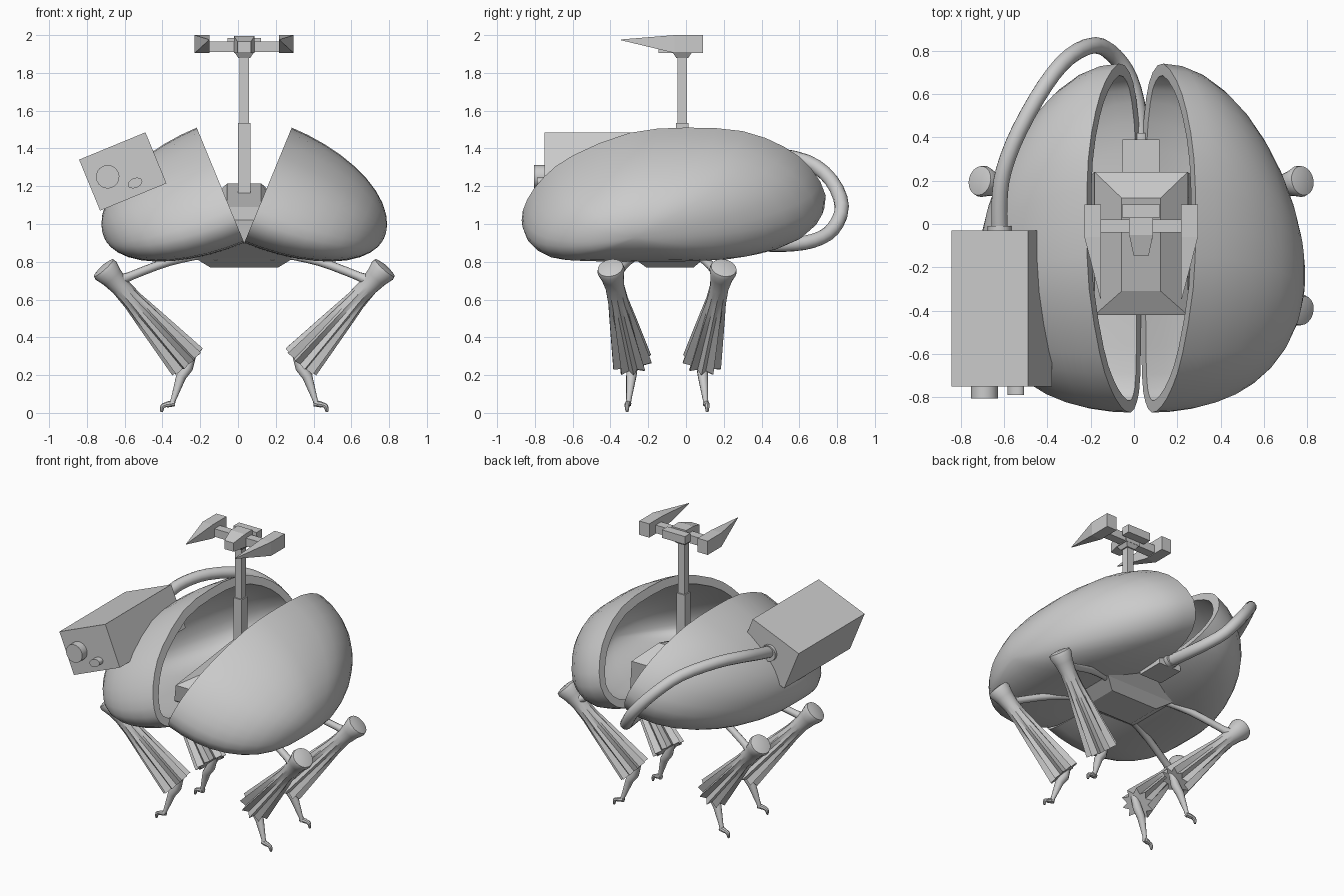
import bpy, bmesh
from math import sin, cos, pi, radians
from mathutils import Vector, Matrix

cube = bpy.data.objects.get("Cube")
if cube:
    bpy.data.objects.remove(cube, do_unlink=True)

CX, CY = 0.033, -0.1        # symmetry planes of the body and the legs
TILT = radians(22.4)        # opening angle of each shell half


def finish(name, bm, smooth=True):
    bmesh.ops.recalc_face_normals(bm, faces=bm.faces)
    mesh = bpy.data.meshes.new(name)
    bm.to_mesh(mesh)
    bm.free()
    ob = bpy.data.objects.new(name, mesh)
    bpy.context.collection.objects.link(ob)
    if smooth:
        bpy.ops.object.select_all(action='DESELECT')
        ob.select_set(True)
        bpy.context.view_layer.objects.active = ob
        bpy.ops.object.shade_smooth_by_angle(angle=radians(40))
    return ob


def loft(name, rings, smooth=True):
    """Skin equal-length rings and cap both ends."""
    bm = bmesh.new()
    loops = [[bm.verts.new(p) for p in ring] for ring in rings]
    n = len(loops[0])
    for a, b in zip(loops, loops[1:]):
        for i in range(n):
            j = (i + 1) % n
            bm.faces.new((a[i], a[j], b[j], b[i]))
    bm.faces.new(loops[0])
    bm.faces.new(loops[-1])
    return finish(name, bm, smooth)


def spline(points, steps, closed=False):
    """Catmull-Rom resampling."""
    pts = [Vector(p) for p in points]
    n, out = len(pts), []
    get = (lambda i: pts[i % n]) if closed else (lambda i: pts[max(0, min(n - 1, i))])
    for i in range(n if closed else n - 1):
        a, b, c, d = (get(i + k) for k in (-1, 0, 1, 2))
        for s in range(steps):
            t = s / steps
            out.append(0.5 * (2 * b + (c - a) * t + (2 * a - 5 * b + 4 * c - d) * t ** 2
                              + (3 * b - a - 3 * c + d) * t ** 3))
    return out if closed else out + [pts[-1]]


def sweep(name, path, radii, sides=12, pleats=None, smooth=True):
    """Round section along a path; pleats pull every other corner inward."""
    path = [Vector(p) for p in path]
    rings, prev, normal = [], None, None
    for k, p in enumerate(path):
        tan = (path[min(k + 1, len(path) - 1)] - path[max(k - 1, 0)]).normalized()
        if normal is None:
            normal = tan.orthogonal().normalized()
        else:
            normal = prev.rotation_difference(tan) @ normal
        prev, side = tan, tan.cross(normal)
        r = radii[k] if isinstance(radii, (list, tuple)) else radii
        fold = pleats[k] if pleats else 0
        rings.append([p + (normal * cos(a) + side * sin(a)) * r * (1 - fold * (i % 2))
                      for i, a in enumerate(2 * pi * j / sides for j in range(sides))])
    return loft(name, rings, smooth)


def rect(x, y0, y1, z0, z1=None):
    """Rectangle ring about the body plane; z0 at the front, z1 at the back."""
    z1 = z0 if z1 is None else z1
    return [(CX - x, y0, z0), (CX + x, y0, z0), (CX + x, y1, z1), (CX - x, y1, z1)]


def box(name, x0, x1, y0, y1, z0, z1):
    return loft(name, [[(x0, y0, z), (x1, y0, z), (x1, y1, z), (x0, y1, z)]
                       for z in (z0, z1)], False)


# Shell halves: bean-shaped rim swept into a thick dome
rim = spline([(0, .66), (.3, .64), (.52, .55), (.66, .43), (.74, .27), (.7, .14),
              (.58, .06), (.35, .01), (0, 0), (-.4, 0), (-.7, .01), (-.82, .05),
              (-.87, .13), (-.84, .25), (-.75, .38), (-.6, .5), (-.3, .63)], 2, True)
WALL, DEPTH = 0.055, 0.675
inner_rim = []
for i, p in enumerate(rim):
    t = (rim[(i + 1) % len(rim)] - rim[i - 1]).normalized()
    inner_rim.append(p + Vector((t.y, -t.x)) * WALL)
CENTRE = Vector((-.065, .31))


def dome_ring(outline, depth, phi, side):
    s, d = cos(phi), depth * sin(phi)
    shift = -0.2 * sin(phi) ** 2
    ring = []
    for p in outline:
        y, w = CENTRE + (p - CENTRE) * s
        ring.append((CX + side * (w * sin(TILT) + d * cos(TILT)), y + shift,
                     .9 + w * cos(TILT) - d * sin(TILT)))
    return ring


angles = [radians(a) for a in (0, 8, 17, 26, 35, 44, 53, 62, 71, 79, 85, 88.5)]
for side, label in ((1, "left"), (-1, "right")):
    outer = [dome_ring(rim, DEPTH, a, side) for a in reversed(angles)]
    inner = [dome_ring(inner_rim, DEPTH - WALL, a, side) for a in angles]
    loft(label + "_shell", outer + inner)

# Central hull: faceted belly, straight waist, sloping deck
loft("hull", [rect(.18, -.21, .04, .77), rect(.262, -.28, .10, .82),
              rect(.24, -.40, .22, .90), rect(.215, -.42, .24, 1.02, 1.10),
              rect(.09, -.31, .12, 1.09, 1.215)], False)
box("hose_socket", CX - .085, CX + .085, .2, .39, .85, .98)

# Mast and head
for name, r, z0, z1 in (("mast_lower", .032, 1.15, 1.535), ("mast_upper", .024, 1.5, 1.9)):
    box(name, CX - r, CX + r, -.02 - r, -.02 + r, z0, z1)
loft("head_collar", [rect(.032, -.052, .012, 1.88), rect(.052, -.072, .032, 1.91)], False)
loft("head_core", [[(CX + s * w, y, z) for s, z in ((-1, z0), (1, z0), (1, z1), (-1, z1))]
                   for y, w, z0, z1 in ((-.145, .035, 1.905, 1.965), (-.05, .055, 1.905, 1.995),
                                        (.03, .055, 1.905, 1.995))], False)
box("head_back_plate", CX - .088, CX + .088, .03, .09, 1.93, 1.985)
box("head_crossbar", CX - .19, CX + .19, -.04, .02, 1.91, 1.965)
for side, label in ((1, "left"), (-1, "right")):
    rings = []
    for y, x1, z0, z1 in ((.09, .262, 1.905, 2.0), (-.06, .262, 1.905, 2.0),
                          (-.345, .188, 1.973, 1.977)):
        rings.append([(CX + side * x, y, z) for x, z in
                      ((.185, z0), (x1, z0), (x1, z1), (.185, z1))])
    loft(label + "_head_blade", rings, False)

# Side pod with two knobs
pod_frame = Matrix.Translation((-.61, -.39, 1.278)) @ Matrix.Rotation(-TILT, 4, 'Y')
bm = bmesh.new()
bmesh.ops.create_cube(bm, size=1, matrix=pod_frame @ Matrix.Diagonal((.38, .72, .292, 1)))
finish("side_pod", bm, False)
for name, x, z, rx, rz, depth in (("large_knob", -.69, 1.25, .062, .062, .055),
                                  ("small_knob", -.545, 1.217, .04, .026, .04)):
    rings = []
    for y in (-.7, -.75 - depth):
        rings.append([Matrix.Rotation(-TILT, 3, 'Y') @ Vector((rx * cos(a), 0, rz * sin(a)))
                      + Vector((x, y, z)) for a in (2 * pi * i / 20 for i in range(20))])
    loft(name, rings)

# Hose from the pod round the back to the hull
hose = spline([(-.62, -.05, 1.29), (-.62, .11, 1.33), (-.6, .25, 1.36), (-.53, .43, 1.37),
               (-.41, .64, 1.33), (-.3, .77, 1.23), (-.18, .825, 1.09), (-.09, .775, .97),
               (-.02, .67, .91), (.02, .52, .89), (CX, .36, .895)], 3)
sweep("hose", hose, .038, 12)
sweep("hose_collar", [(-.62, -.05, 1.29), (-.62, -.01, 1.29)], .055, 16)
sweep("hose_end_collar", [(CX, .37, .9), (CX, .42, .9)], .052, 16)

# Four legs mirrored across both planes
for sx, xl in ((1, "left"), (-1, "right")):
    for sy, yl in ((-1, "front"), (1, "rear")):
        def at(x, y, z):
            return Vector((CX + sx * x, CY + sy * y, z))
        label = yl + "_" + xl
        hip, elbow = at(.16, .13, .85), at(.65, .29, .705)
        sweep(label + "_thigh", spline([hip, at(.4, .21, .80), elbow], 4),
              [.03] * 2 + [.023] * 6 + [.03], 10)
        sweep(label + "_hip_joint", [at(.15, .13, .81), at(.15, .13, .87)], .04, 10)
        # Sleeve: domed knee cap, narrow waist, pleated flared cuff
        knee, cuff = at(.745, .3, .768), at(.3, .185, .27)
        profile = ((-.012, .035, 0), (0, .068, 0), (.03, .073, 0), (.1, .06, 0), (.2, .051, .02),
                   (.35, .055, .12), (.55, .072, .25), (.8, .092, .32), (1, .108, .34),
                   (.97, .08, .34))
        sweep(label + "_sleeve", [knee.lerp(cuff, t) for t, _, _ in profile[:-1]],
              [r for _, r, _ in profile[:-1]], 20, [f for _, _, f in profile[:-1]])
        # Shin and hooked toe
        sweep(label + "_shin", [at(.27, .185, .33), at(.30, .185, .24), at(.335, .19, .19),
                                at(.375, .203, .07), at(.385, .207, .04)],
              [.022, .03, .027, .014, .016], 10)
        sweep(label + "_toe", spline([at(.37, .205, .05), at(.405, .21, .045), at(.432, .212, .035),
                                      at(.438, .212, .004)], 3),
              [.016] * 4 + [.013] * 3 + [.011, .009, .006], 8)
